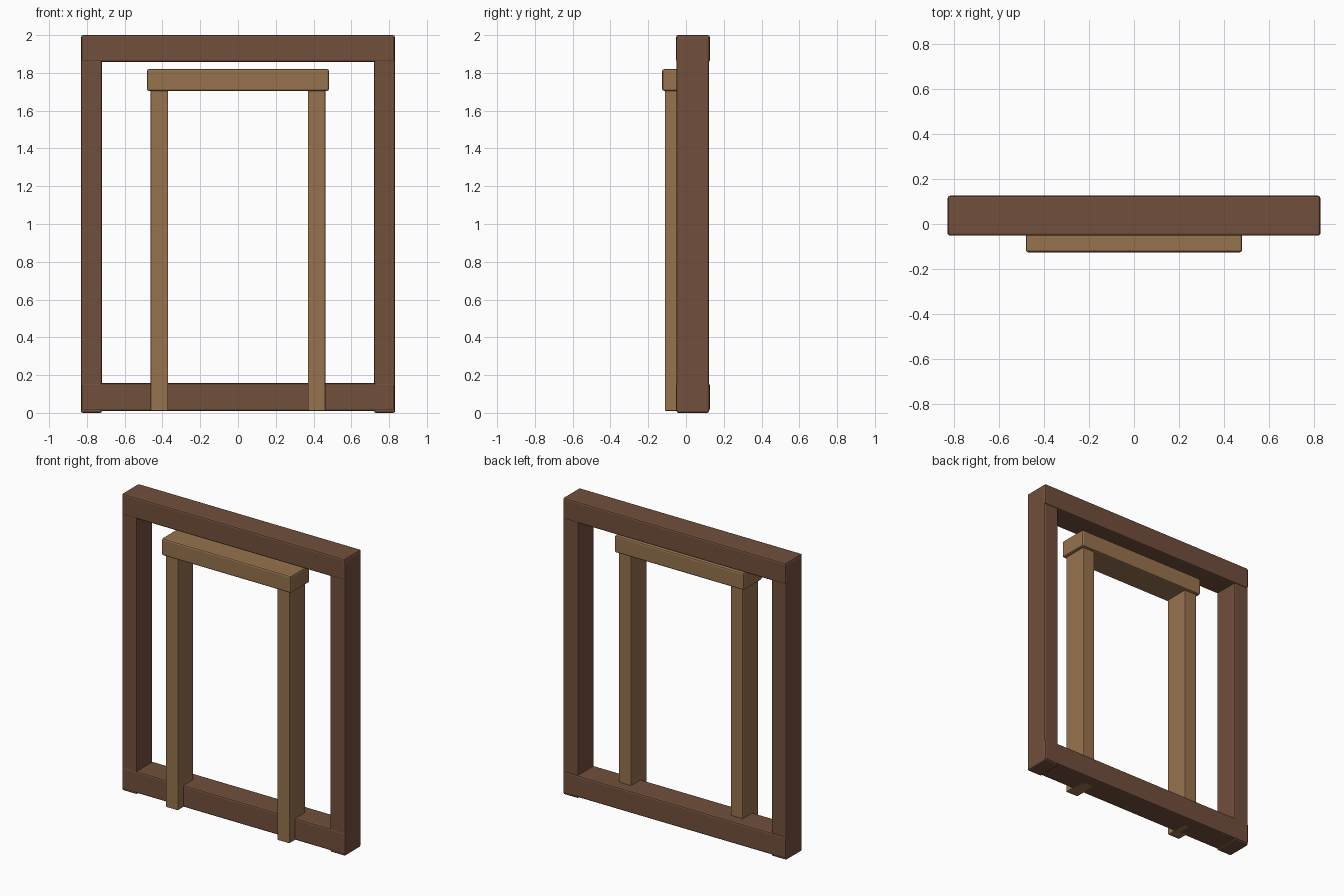
import bpy

cube = bpy.data.objects.get("Cube")
if cube:
    bpy.data.objects.remove(cube, do_unlink=True)


def make_material(name, rgb):
    mat = bpy.data.materials.new(name)
    mat.use_nodes = True
    color = (*rgb, 1)
    mat.diffuse_color = color
    mat.node_tree.nodes["Principled BSDF"].inputs["Base Color"].default_value = color
    return mat


dark_wood = make_material("dark brown wood", (0.165, 0.08, 0.045))
light_wood = make_material("light brown wood", (0.31, 0.17, 0.075))


def timber(name, mat, x, y, z, bevel=0.01):
    """Squared timber spanning the given (min, max) ranges, with eased edges."""
    spans = (x, y, z)
    bpy.ops.mesh.primitive_cube_add(size=1, location=[sum(s) / 2 for s in spans])
    obj = bpy.context.object
    obj.name = name
    obj.scale = [s[1] - s[0] for s in spans]
    bpy.ops.object.transform_apply(location=False, rotation=False, scale=True)
    obj.data.materials.append(mat)
    mod = obj.modifiers.new("eased edges", "BEVEL")
    mod.width = bevel
    mod.segments = 2
    return obj


# Outer frame: full-width beams over slightly thinner columns
for name, z in (("top_beam", (1.857, 2.0)), ("bottom_beam", (0.01, 0.157))):
    timber(name, dark_wood, (-0.83, 0.83), (-0.052, 0.126), z)

# Columns and inner posts on both sides
for side, s in (("left", 1), ("right", -1)):
    timber(side + "_column", dark_wood,
           sorted((s * 0.72, s * 0.832)), (-0.05, 0.121), (0, 1.99))
    timber(side + "_inner_post", light_wood,
           sorted((s * 0.37, s * 0.462)), (-0.112, 0.056), (0.01, 1.72), 0.006)

# Inner lintel resting on the posts
timber("inner_lintel", light_wood, (-0.482, 0.482), (-0.126, 0.074), (1.705, 1.82))
